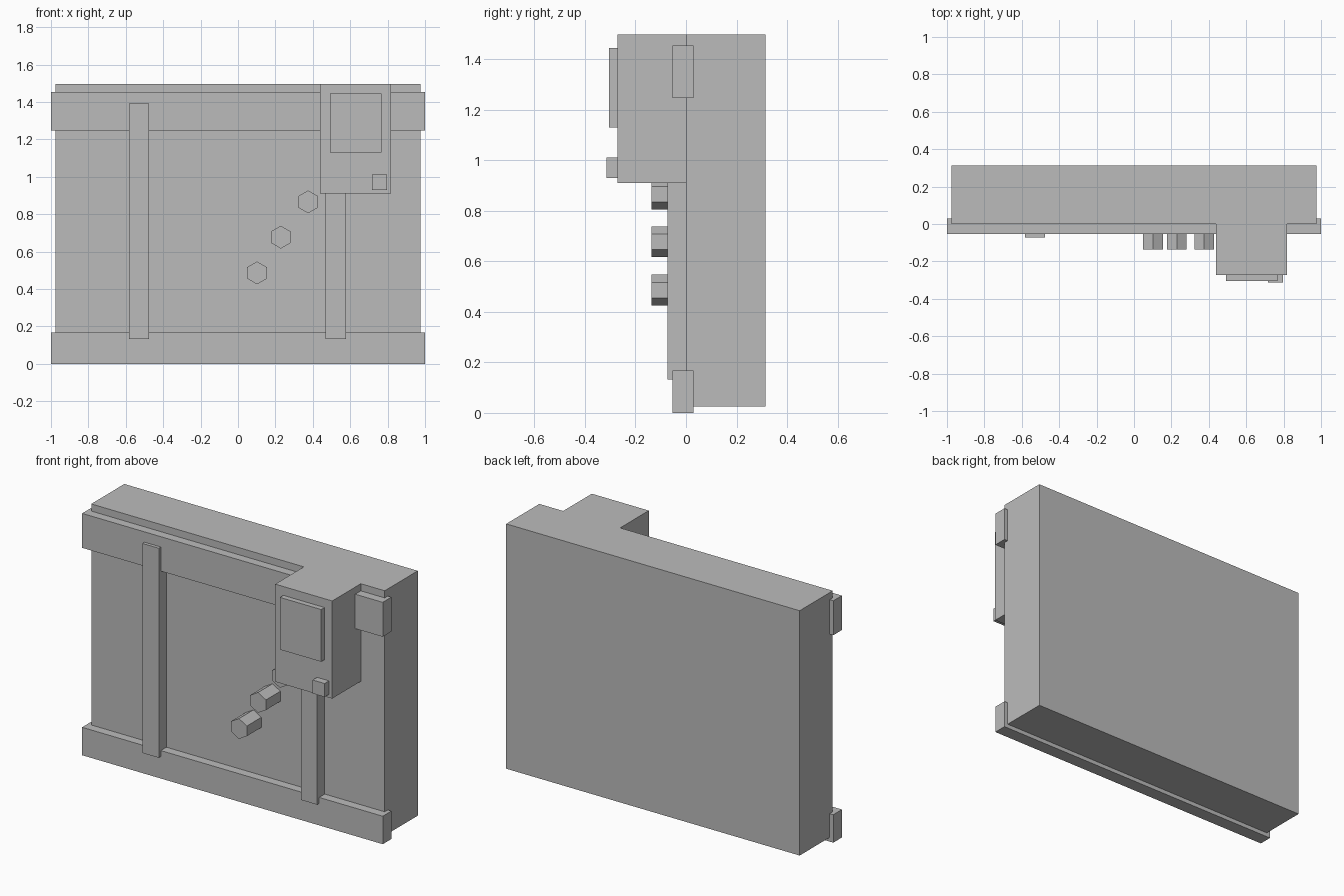
import bpy
import math

if "Cube" in bpy.data.objects:
    bpy.data.objects.remove(bpy.data.objects["Cube"])

grey = bpy.data.materials.new("plain_grey")
grey.diffuse_color = (0.5, 0.5, 0.5, 1)
grey.use_nodes = True
grey.node_tree.nodes["Principled BSDF"].inputs["Base Color"].default_value = grey.diffuse_color


def box(name, x, y, z):
    """Box from (min, max) pairs on each axis."""
    bpy.ops.mesh.primitive_cube_add(size=1, location=[sum(r) / 2 for r in (x, y, z)])
    ob = bpy.context.object
    ob.name = name
    ob.scale = [r[1] - r[0] for r in (x, y, z)]
    bpy.ops.object.transform_apply(location=False, rotation=False, scale=True)
    ob.data.materials.append(grey)
    return ob


def hex_peg(name, x, z):
    """Hexagonal peg standing out of the front, corner upwards."""
    bpy.ops.mesh.primitive_cylinder_add(
        vertices=6, radius=0.061, depth=0.137,
        location=(x, -0.0685, z), rotation=(math.pi / 2, 0, 0))
    ob = bpy.context.object
    ob.name = name
    bpy.ops.object.transform_apply(location=False, rotation=True, scale=False)
    ob.data.materials.append(grey)


# Main slab
box("main_panel", (-0.976, 0.976), (0, 0.314), (0.025, 1.497))

# Horizontal rails, wider than the slab
box("bottom_rail", (-1, 1), (-0.053, 0.029), (0, 0.168))
box("top_rail", (-1, 1), (-0.053, 0.029), (1.247, 1.454))

# Vertical strips laid over the rails
for name, x in (("left_strip", -0.53), ("right_strip", 0.523)):
    box(name, (x - 0.054, x + 0.054), (-0.073, 0), (0.132, 1.392))

# Control box with its screen and button
box("control_box", (0.438, 0.817), (-0.272, 0), (0.91, 1.497))
box("screen", (0.492, 0.766), (-0.304, -0.272), (1.13, 1.444))
box("button", (0.716, 0.796), (-0.314, -0.272), (0.93, 1.011))

# Diagonal row of pegs
for i, (x, z) in enumerate(((0.102, 0.486), (0.229, 0.677), (0.375, 0.866))):
    hex_peg(f"hex_peg_{i + 1}", x, z)
